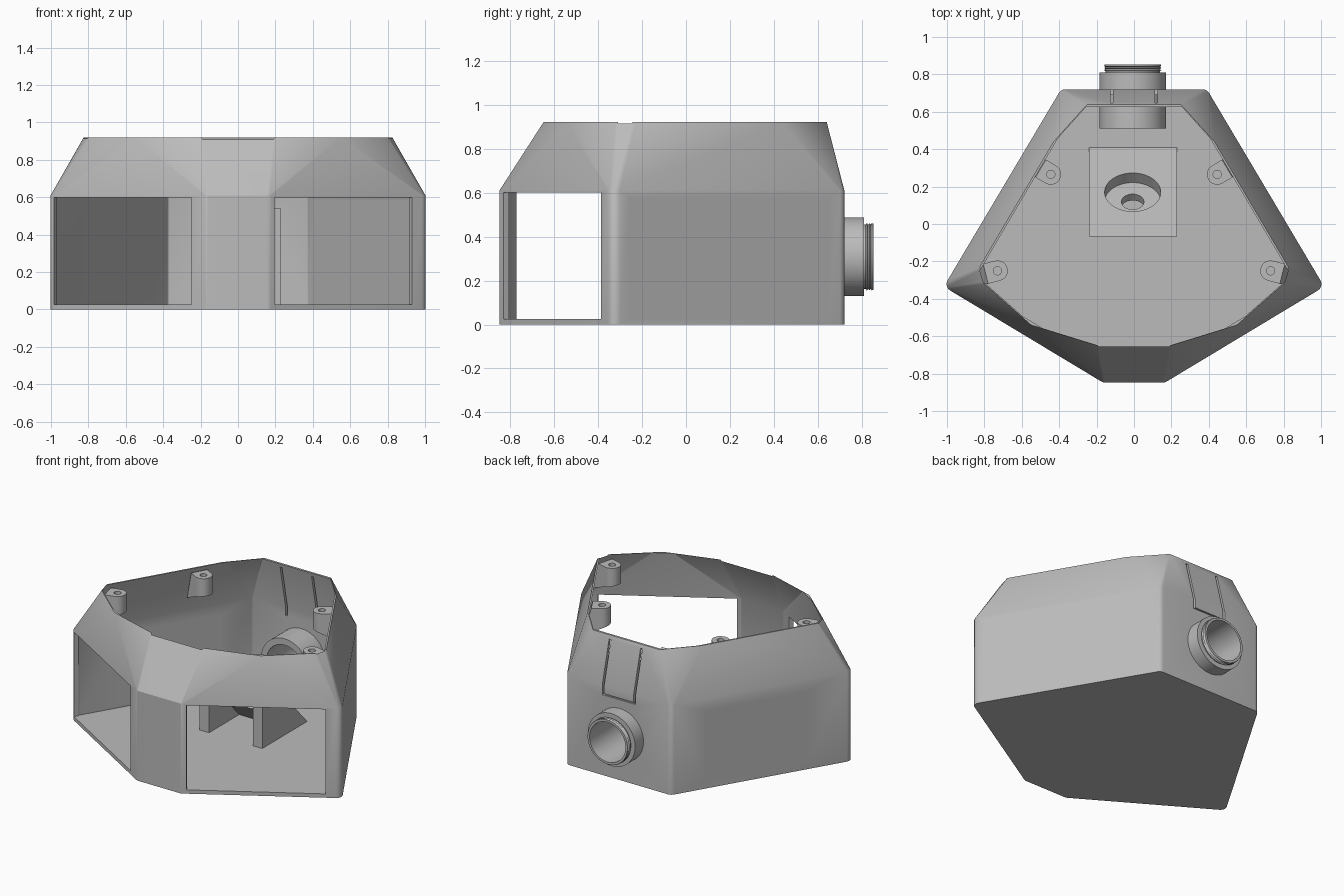
import bpy, bmesh, math
from mathutils import Vector, Matrix

if "Cube" in bpy.data.objects:
    bpy.data.objects.remove(bpy.data.objects["Cube"])

grey = bpy.data.materials.new("light_grey")
grey.diffuse_color = (0.5, 0.5, 0.5, 1)
grey.use_nodes = True
grey.node_tree.nodes["Principled BSDF"].inputs["Base Color"].default_value = grey.diffuse_color


def make(name, bm, helper=False):
    bmesh.ops.recalc_face_normals(bm, faces=bm.faces)
    me = bpy.data.meshes.new(name)
    bm.to_mesh(me)
    bm.free()
    ob = bpy.data.objects.new(name, me)
    bpy.context.collection.objects.link(ob)
    me.materials.append(grey)
    ob.hide_render = helper
    return ob


def cut(target, cutter):
    m = target.modifiers.new("cut", 'BOOLEAN')
    m.operation, m.solver, m.object = 'DIFFERENCE', 'EXACT', cutter
    bpy.context.view_layer.objects.active = target
    bpy.ops.object.modifier_apply(modifier=m.name)
    bpy.data.objects.remove(cutter)


def smooth(ob, deg=30):
    bpy.ops.object.select_all(action='DESELECT')
    ob.select_set(True)
    bpy.context.view_layer.objects.active = ob
    bpy.ops.object.shade_smooth_by_angle(angle=math.radians(deg))


def mirrored(half):
    """Right half listed back to front, completed clockwise."""
    return [Vector(p) for p in half] + [Vector((-x, y)) for x, y in reversed(half)]


def offset(pts, d):
    """Move every edge of a clockwise convex outline inwards by d."""
    out = []
    for i, p in enumerate(pts):
        a = (p - pts[i - 1]).normalized()
        b = (pts[(i + 1) % len(pts)] - p).normalized()
        na, nb = Vector((a.y, -a.x)), Vector((b.y, -b.x))
        out.append(p + (na + nb) * d / (1 + na.dot(nb)))
    return out


def fillet(pts, r, n=5):
    out = []
    for i, p in enumerate(pts):
        a = (p - pts[i - 1]).normalized()
        b = (pts[(i + 1) % len(pts)] - p).normalized()
        turn = a.angle(b)
        c = p + (b - a).normalized() * r / math.cos(turn / 2)
        s = p - a * r * math.tan(turn / 2) - c
        for k in range(n + 1):
            out.append(c + Matrix.Rotation(-turn * k / n, 2) @ s)
    return out


def hull(name, rings, helper=False):
    bm = bmesh.new()
    for pts, z in rings:
        for p in pts:
            bm.verts.new((p.x, p.y, z))
    res = bmesh.ops.convex_hull(bm, input=bm.verts[:])
    junk = [v for v in bm.verts if not v.link_faces]
    bmesh.ops.delete(bm, geom=junk, context='VERTS')
    bmesh.ops.dissolve_limit(bm, angle_limit=0.002, verts=bm.verts[:], edges=bm.edges[:])
    return make(name, bm, helper)


def box(name, lo, hi, mat=Matrix(), helper=False):
    bm = bmesh.new()
    bmesh.ops.create_cube(bm, size=1)
    for v in bm.verts:
        v.co = mat @ Vector([l + (h - l) * (c + 0.5) for l, h, c in zip(lo, hi, v.co)])
    return make(name, bm, helper)


def rod(name, centre, axis, r, length, seg=48):
    rot = Vector(axis).to_track_quat('Z', 'Y').to_matrix().to_4x4()
    bm = bmesh.new()
    bmesh.ops.create_cone(bm, cap_ends=True, segments=seg, radius1=r, radius2=r,
                          depth=length, matrix=Matrix.Translation(centre) @ rot)
    return make(name, bm, True)


# Housing shell: hexagonal walls tapering to a many-sided open rim
base = mirrored([(0.39, 0.72), (1.017, -0.335), (0.165, -0.848)])
rim = mirrored([(0.25, 0.64), (0.43, 0.44), (0.825, -0.23), (0.80, -0.32),
                (0.55, -0.54), (0.2, -0.648)])
outer = fillet(base, 0.04)
inner = fillet(offset(base, 0.03), 0.012)
rim_in = offset(rim, 0.025)
housing = hull("housing", [(outer, 0), (outer, 0.61), (rim, 0.92)])
cut(housing, hull("cavity", [(inner, 0.025), (inner, 0.60), (rim_in, 0.92), (rim_in, 0.97)], True))

# Wall windows: (end, end, bottom, top)
windows = [((-0.985, -0.355), (-0.25, -0.797), 0.026, 0.60),
           ((0.195, -0.83), (0.93, -0.387), 0.026, 0.60),
           ((0.973, -0.26), (0.432, 0.65), 0.026, 0.58),
           ((-0.51, 0.515), (-0.853, -0.07), 0.05, 0.525)]
for a, b, z0, z1 in windows:
    d = Vector(b) - Vector(a)
    mat = Matrix.Translation((a[0], a[1], 0)) @ Matrix.Rotation(math.atan2(d.y, d.x), 4, 'Z')
    cut(housing, box("window_cutter", (0, -0.06, z0), (d.length, 0.06, z1), mat, True))

# Back wall: round opening and the slots outlining the hatch
cut(housing, rod("tube_cutter", (-0.007, 0.72, 0.308), (0, 1, 0), 0.17, 0.2))
for x in (-0.125, 0.111):
    cut(housing, box("slot_cutter", (x, 0.58, 0.545), (x + 0.014, 0.8, 0.895), helper=True))
cut(housing, box("slot_cutter", (-0.118, 0.71, 0.545), (0.118, 0.8, 0.555), helper=True))
smooth(housing)

# Lens tube: revolved profile (radius, y) with threaded nose
profile = [(0.135, 0.51), (0.178, 0.51), (0.178, 0.81), (0.146, 0.81), (0.146, 0.817),
           (0.153, 0.822), (0.146, 0.828), (0.153, 0.834), (0.146, 0.840),
           (0.153, 0.845), (0.150, 0.852), (0.135, 0.852)]
bm = bmesh.new()
SEG = 64
rows = []
for k in range(SEG):
    t = math.tau * k / SEG
    rows.append([bm.verts.new((-0.007 + r * math.cos(t), y, 0.308 + r * math.sin(t)))
                 for r, y in profile])
for k in range(SEG):
    for j in range(len(profile)):
        p, q, j2 = rows[k], rows[(k + 1) % SEG], (j + 1) % len(profile)
        bm.faces.new((p[j], p[j2], q[j2], q[j]))
smooth(make("lens_tube", bm))


def prism(name, yz, x0, x1):
    bm = bmesh.new()
    a = [bm.verts.new((x0, y, z)) for y, z in yz]
    b = [bm.verts.new((x1, y, z)) for y, z in yz]
    bm.faces.new(a)
    bm.faces.new(b)
    for i in range(len(yz)):
        j = (i + 1) % len(yz)
        bm.faces.new((a[i], a[j], b[j], b[i]))
    return make(name, bm)


# Mirror stand: two triangular gussets carrying a 45 degree plate
for side, x0, x1 in (("left", -0.24, -0.17), ("right", 0.16, 0.23)):
    prism(side + "_gusset", [(-0.068, 0.02), (0.41, 0.02), (0.41, 0.03), (-0.068, 0.54)], x0, x1)
plate = prism("sloped_plate", [(-0.068, 0.54), (0.41, 0.03), (0.41, 0.02),
                               (0.26, 0.02), (-0.068, 0.37)], -0.17, 0.16)
n = Vector((0, 0.51, 0.478)).normalized()
mid = Vector((-0.007, 0.17, 0.286))
cut(plate, rod("recess_cutter", mid + n * 0.03, n, 0.15, 0.2))
cut(plate, rod("bolt_cutter", mid, n, 0.06, 0.6))
smooth(plate)

# Screw bosses: rounded posts growing out of the upper walls
bosses = [("back", 0.445, 0.265, (0.862, 0.507), 0.062, 0.30),
          ("front", 0.73, -0.25, (0.97, -0.25), 0.065, 0.45)]
for label, px, py, direction, reach, slope in bosses:
    for side, s in (("left", -1), ("right", 1)):
        u = Vector((direction[0] * s, direction[1])).normalized()
        w = Vector((-u.y, u.x))
        c = Vector((px * s, py))
        R, TOP = 0.055, 0.895
        arc = [(-R * math.sin(math.pi * k / 12), R * math.cos(math.pi * k / 12)) for k in range(13)]
        bm = bmesh.new()
        top, low = [], []
        for f, g in arc + [(None, -R), (None, R)]:
            z = 0.70 if f is None else 0.76 - f * 0.3
            ft = reach if f is None else f
            fl = reach + slope * (TOP - z) if f is None else f
            pt, pl = c + u * ft + w * g, c + u * fl + w * g
            top.append(bm.verts.new((pt.x, pt.y, TOP)))
            low.append(bm.verts.new((pl.x, pl.y, z)))
        bm.faces.new(top)
        bmesh.ops.triangulate(bm, faces=[bm.faces.new(low)])
        for i in range(len(top)):
            bm.faces.new((top[i - 1], top[i], low[i], low[i - 1]))
        boss = make(f"{side}_{label}_boss", bm)
        cut(boss, rod("screw_cutter", (c.x, c.y, TOP), (0, 0, 1), 0.022, 0.2, 24))
        smooth(boss)
